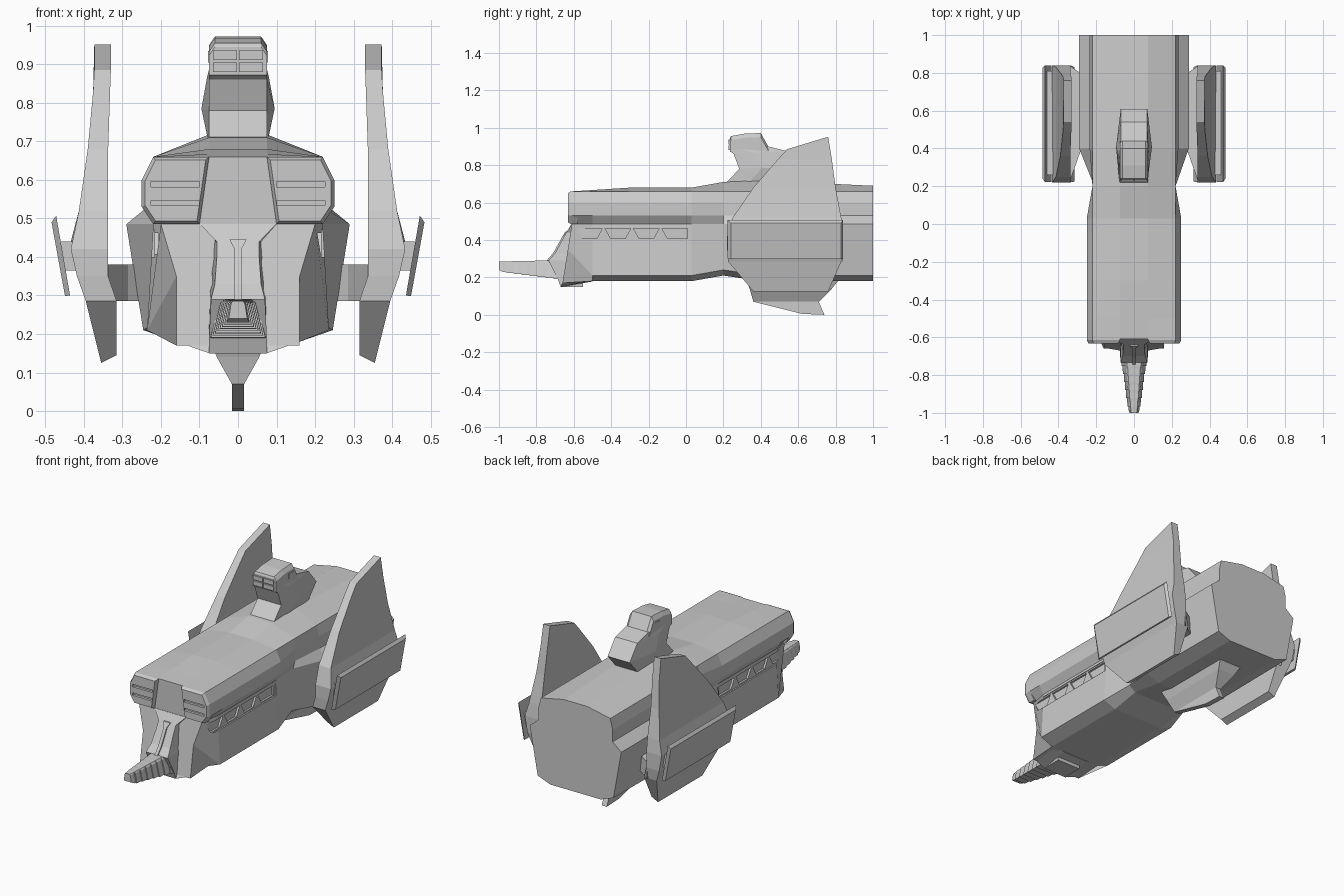
import bpy, bmesh

if "Cube" in bpy.data.objects:
    bpy.data.objects.remove(bpy.data.objects["Cube"])


def loft(name, rings):
    """Skin a stack of equal, even-sized rings; both ends are closed with strips."""
    bm = bmesh.new()
    n = len(rings[0])
    vs = [[bm.verts.new(p) for p in r] for r in rings]
    for a, b in zip(vs, vs[1:]):
        for i in range(n):
            j = (i + 1) % n
            bm.faces.new((a[i], a[j], b[j], b[i]))
    for r in (vs[0], vs[-1]):
        for i in range(n // 2 - 1):
            bm.faces.new((r[i], r[i + 1], r[n - 2 - i], r[n - 1 - i]))
    bmesh.ops.recalc_face_normals(bm, faces=bm.faces)
    me = bpy.data.meshes.new(name)
    bm.to_mesh(me)
    bm.free()
    ob = bpy.data.objects.new(name, me)
    bpy.context.collection.objects.link(ob)
    return ob


def sym(half):
    """Complete a right-hand half ring with its mirror image."""
    return half + [(-x, y, z) for x, y, z in reversed(half)]


def box(name, x0, x1, y0, y1, z0, z1):
    return loft(name, [[(x0, y, z0), (x1, y, z0), (x1, y, z1), (x0, y, z1)] for y in (y0, y1)])


def cut(target, cutters):
    bpy.context.view_layer.objects.active = target
    for c in cutters:
        c.hide_render = True
        m = target.modifiers.new("cut", 'BOOLEAN')
        m.operation, m.solver, m.object = 'DIFFERENCE', 'EXACT', c
        bpy.ops.object.modifier_apply(modifier=m.name)
        bpy.data.objects.remove(c)


# Main hull: y, top z, upper half width, shoulder, lower width, bottom z
rings = []
for y, zt, w, s, b, zb in [(-.61, .66, .25, .20, .16, .17), (-.50, .667, .25, .22, .236, .18),
                           (-.30, .68, .25, .22, .236, .18), (.03, .68, .25, .22, .236, .18),
                           (.20, .71, .22, .21, .20, .21), (.40, .718, .235, .29, .246, .18),
                           (1.0, .69, .235, .29, .24, .18)]:
    half = [(.075, zt), (.22, .66), (w, .60), (w, .53), (s, .485), (b, zb + .03), (.16, zb)]
    if y == -.61:
        half[5] = (b, .35)
    # the lower bow leans forward
    lean = lambda z: .16 * max(0, .485 - z) if y == -.61 else 0
    rings.append(sym([(x, y - lean(z), z) for x, z in half]))
hull = loft("hull", rings)

# Side windows: slanted panes inside a shallow recessed band
for sx in (1, -1):
    def slanted(y0, y1, z0, z1, x):
        return loft("window_cutter", [[(sx * q, y0, z1), (sx * q, y1, z1),
                                       (sx * q, y1 - .03 * (y1 < 0), z0),
                                       (sx * q, y0 + .03, z0)] for q in (x, .3)])
    panes = [slanted(-.585 + .152 * i, -.447 + .152 * i, .408, .462, .206) for i in range(4)]
    cut(hull, panes + [slanted(-.60, .025, .40, .47, .217)])

# Bow blocks with two slots each
for sx in (1, -1):
    outline = [(.075, .66), (.22, .66), (.25, .60), (.25, .53), (.22, .485), (.10, .485)]
    rings = []
    for y, k in ((-.58, 1), (-.615, 1), (-.632, .9)):
        rings.append([(sx * (.165 + (x - .165) * k), y, .572 + (z - .572) * k) for x, z in outline])
    block = loft("bow_block", rings)
    cut(block, [box("slot_cutter", *sorted((sx * .10, sx * .226)), -.66, -.618, z, z + .014)
                for z in (.533, .582)])

# Nose column on the bow centreline: z, half width, front y, back y
loft("nose_column", [sym([(w, f, z), (.075, -.55, z)]) for w, f, z in
                     [(.10, -.612, .486), (.055, -.64, .44), (.055, -.662, .40),
                      (.06, -.70, .33), (.07, -.735, .29), (.075, -.685, .19), (.075, -.67, .15)]])
loft("chin", [[(-.075, -.67, .15), (.075, -.67, .15), (.16, -.655, .18), (-.16, -.655, .18)],
              [(-.075, -.50, .178), (.075, -.50, .178), (.16, -.50, .185), (-.16, -.50, .185)]])
loft("nose_ridge", [sym([(w, f, z), (w, f + .05, z)]) for w, f, z in
                    [(.022, -.645, .445), (.009, -.66, .42), (.009, -.71, .33), (.009, -.745, .29)]])

# Ribbed snout: each step drops in width and depth
rings = []
steps = 8
for i in range(steps):
    t = i / (steps - 1)
    w, zb = .072 - .042 * t, .190 + .040 * t
    y = -.68 - .30 * t
    for yy, d in ((y, 0), (y - .028, .001), (y - .028, .006)):
        rings.append(sym([(w * .55, yy, .285 + .007 * (1 - t)), (w * .7 - d, yy, .28), (w - d, yy, zb + d)]))
rings = rings[:-2] + [sym([(.014, -1.0, .285), (.018, -1.0, .278), (.024, -1.0, .24)])]
loft("snout", rings)

# Bridge tower: front y/z, back y/z, half widths
tower = loft("bridge_tower", [sym([(wb, yb, zb), (wf, (yf + yb) / 2 - .04, (zf + zb) / 2), (w0, yf, zf)])
                              for yf, zf, yb, zb, w0, wf, wb in
                              [(.20, .69, .52, .69, .075, .075, .07),
                               (.285, .78, .61, .79, .075, .095, .07),
                               (.255, .86, .54, .875, .075, .08, .07),
                               (.235, .875, .44, .90, .075, .075, .07)]])
loft("bridge_head", [sym([(.06, y, zt), (.075, y, zt - .022), (.075, y, zb)]) for y, zt, zb in
                     [(.235, .945, .872), (.24, .955, .87), (.31, .968, .87),
                      (.40, .972, .87), (.44, .90, .87)]])
for x in (-.065, .003):
    for z in (.88, .911):
        box("bridge_window", x, x + .062, .228, .25, z, z + .025)
for sx in (1, -1):
    box("bridge_side_window", *sorted((sx * .07, sx * .078)), .35, .39, .905, .935)

# Keel fin, flared where it meets the hull
loft("keel_fin", [[(-w, f, zf), (w, f, zf), (w, b, zb), (-w, b, zb)] for w, f, zf, b, zb in
                  [(.075, .32, .19, .82, .19), (.055, .34, .14, .78, .14),
                   (.016, .36, .07, .71, .07), (.016, .62, .005, .74, 0)]])

# Wings, pylons and outer panels on both sides
for sx in (1, -1):
    loft("wing", [[(sx * xi, f, zf), (sx * xo, f, zf - e), (sx * xo, b, zb - e), (sx * xi, b, zb)]
                  for xi, xo, f, zf, b, zb, e in
                  [(.315, .355, .36, .145, .76, .145, .02), (.315, .395, .225, .285, .83, .285, 0),
                   (.337, .418, .22, .35, .84, .35, 0), (.337, .434, .22, .42, .84, .44, 0),
                   (.337, .413, .25, .52, .83, .52, 0), (.337, .390, .36, .68, .80, .68, 0),
                   (.332, .376, .49, .83, .78, .83, 0), (.330, .373, .54, .885, .76, .952, 0)]])
    loft("wing_pylon", [[(sx * x, f, .285), (sx * x, b, .285), (sx * x, b, .38), (sx * x, f, .38)]
                        for x, f, b in ((.24, .42, .77), (.285, .38, .80), (.34, .225, .838))])
    box("panel_mount", *sorted((sx * .41, sx * .46)), .26, .81, .365, .44)
    loft("outer_panel", [[(sx * xt, f, zt), (sx * xt, b, zt), (sx * xb, b, zb), (sx * xb, f, zb)]
                         for xt, zt, xb, zb, f, b in
                         ((.472, .507, .436, .300, .222, .84), (.484, .490, .449, .298, .24, .828))])
